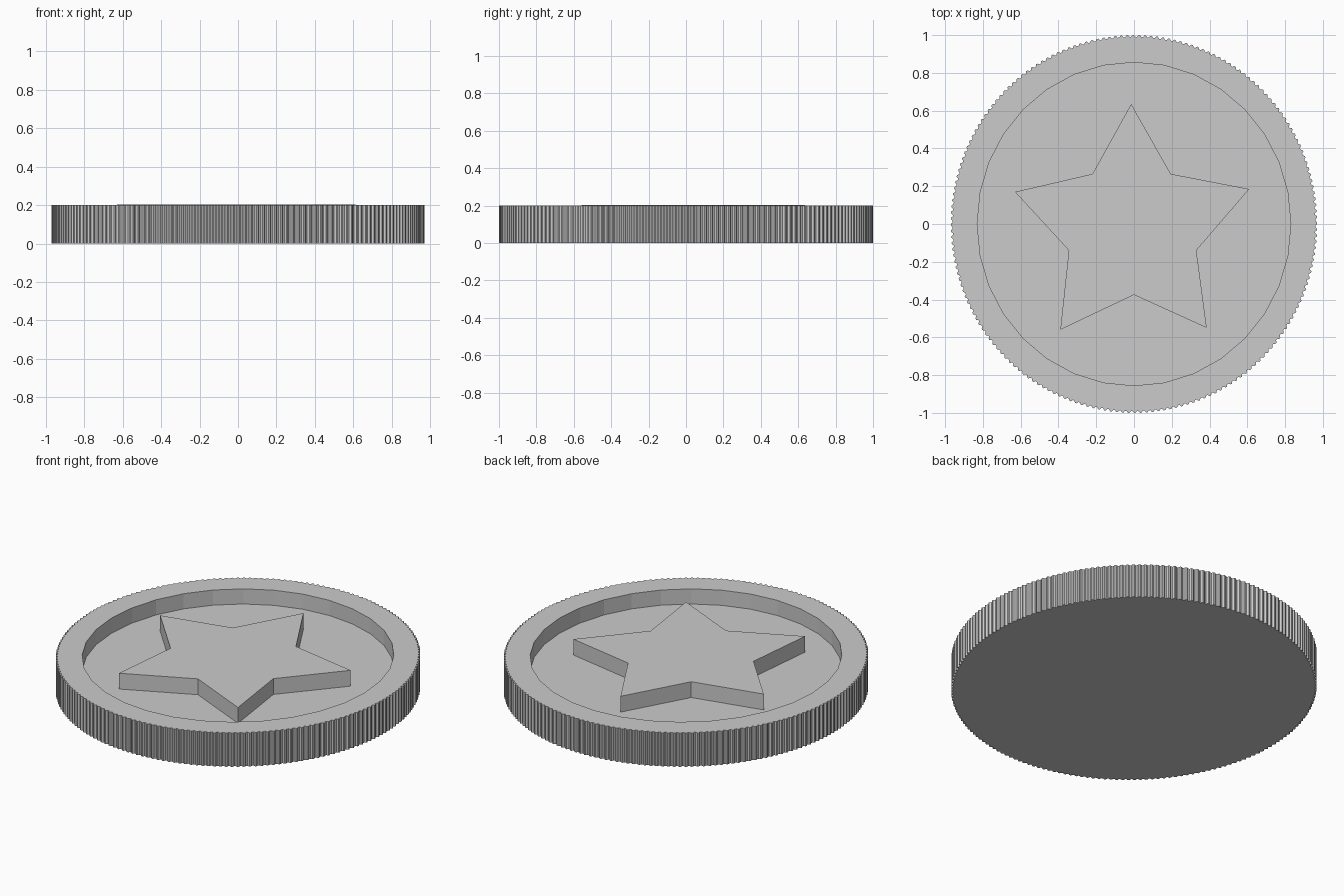
import bpy, bmesh
from math import sin, cos, pi

if "Cube" in bpy.data.objects:
    bpy.data.objects.remove(bpy.data.objects["Cube"])

RX, RY = 0.97, 1.0        # coin is slightly narrower in x
TOP, FLOOR = 0.20, 0.11
TEETH, SIDES = 192, 32


def make_object(name, bm):
    bmesh.ops.recalc_face_normals(bm, faces=bm.faces)
    mesh = bpy.data.meshes.new(name)
    bm.to_mesh(mesh)
    bm.free()
    obj = bpy.data.objects.new(name, mesh)
    bpy.context.collection.objects.link(obj)
    return obj


def ring(bm, pts, z):
    return [bm.verts.new((x, y, z)) for x, y in pts]


def bridge(bm, a, b):
    n = len(a)
    for i in range(n):
        j = (i + 1) % n
        bm.faces.new((a[i], a[j], b[j], b[i]))


# Coin: reeded outer edge, flat base, raised rim around a sunken floor
n_out = TEETH * 4
outer = []
for i in range(n_out):
    a = 2 * pi * i / n_out
    r = 1.0 if i % 4 < 2 else 0.99
    outer.append((RX * r * cos(a), RY * r * sin(a)))
inner = [(0.83 * cos(2 * pi * i / SIDES), 0.856 * sin(2 * pi * i / SIDES))
         for i in range(SIDES)]

bm = bmesh.new()
base = ring(bm, outer, 0)
edge = ring(bm, outer, TOP)
lip = ring(bm, inner, TOP)
floor = ring(bm, inner, FLOOR)
bm.faces.new(base[::-1])
bridge(bm, base, edge)
step = n_out // SIDES
for i in range(SIDES):
    arc = [edge[(i * step + k) % n_out] for k in range(step + 1)]
    bm.faces.new(arc + [lip[(i + 1) % SIDES], lip[i]])
bridge(bm, lip, floor)
bm.faces.new(floor)
make_object("coin_body", bm)

# Raised star, slightly uneven as if hand cut
star = [(-0.015, 0.635), (-0.22, 0.265), (-0.63, 0.17), (-0.345, -0.14),
        (-0.39, -0.56), (0.0, -0.375), (0.385, -0.55), (0.33, -0.14),
        (0.61, 0.185), (0.195, 0.265)]
bm = bmesh.new()
low = ring(bm, star, FLOOR - 0.01)
high = ring(bm, star, 0.204)
bm.faces.new(low[::-1])
bm.faces.new(high)
bridge(bm, low, high)
make_object("star", bm)
